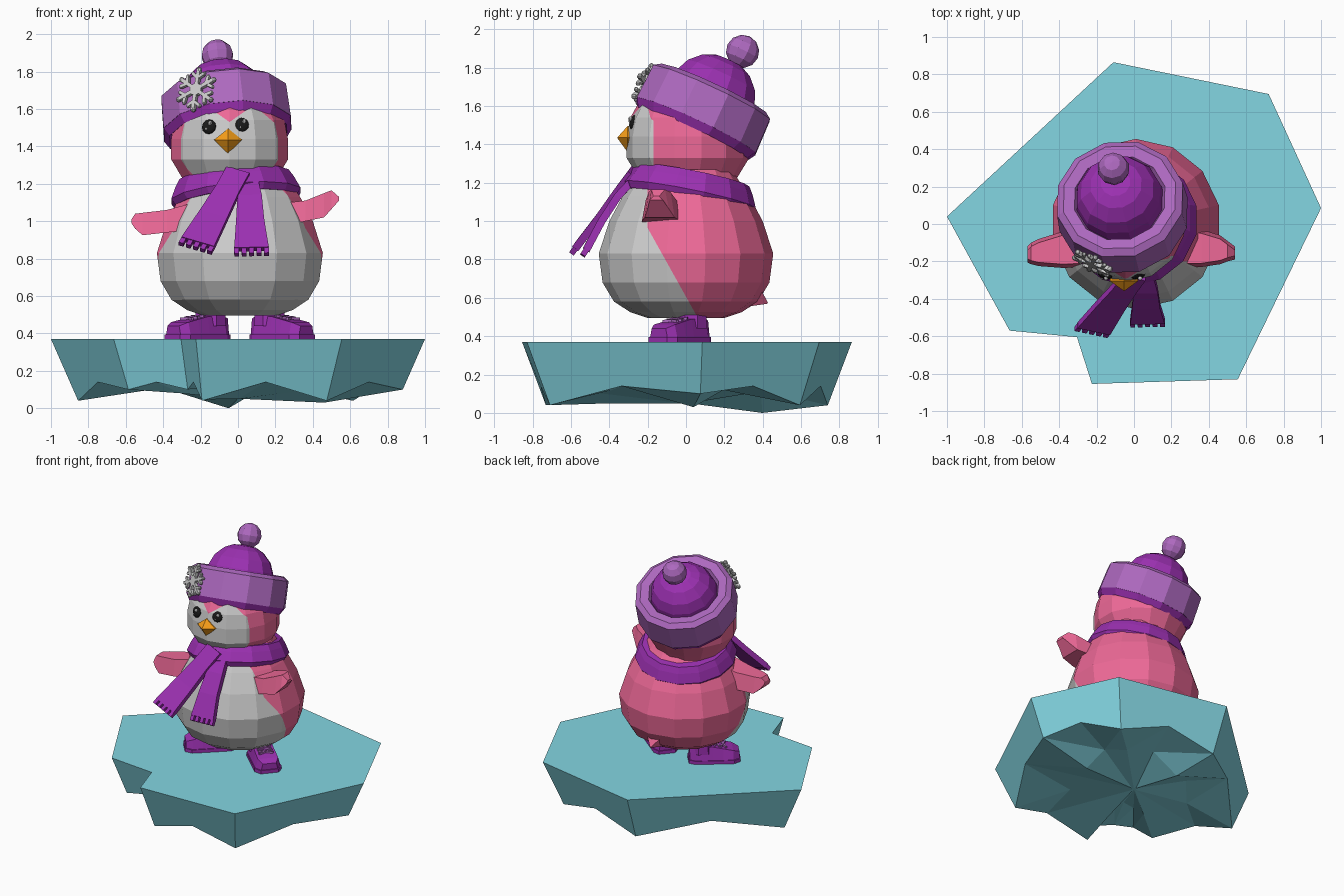
import bpy, bmesh
from math import sin, cos, pi
from mathutils import Vector as V

if "Cube" in bpy.data.objects:
    bpy.data.objects.remove(bpy.data.objects["Cube"])


def mat(name, rgb):
    m = bpy.data.materials.new(name)
    m.diffuse_color = (*rgb, 1)
    m.use_nodes = True
    m.node_tree.nodes["Principled BSDF"].inputs["Base Color"].default_value = m.diffuse_color
    return m


PINK = mat("pink", (.85, .14, .31))
WHITE = mat("white", (.78, .78, .78))
PURPLE = mat("purple", (.33, .03, .44))
LILAC = mat("lilac", (.42, .14, .52))
ICE = mat("ice", (.23, .67, .76))
ORANGE = mat("orange", (.95, .35, .01))
BLACK = mat("black", (.01, .01, .01))


def build(name, lofts, mats=(), planes=(), test=None, tri=False):
    """Skin lists of rings into one object; optionally cut by planes and paint faces."""
    bm = bmesh.new()
    for rings in lofts:
        rows = [[bm.verts.new(p) for p in r] for r in rings]
        n = len(rows[0])
        for a, b in zip(rows, rows[1:]):
            for i in range(n):
                j = (i + 1) % n
                bm.faces.new((a[i], a[j], b[j], b[i]))
        bm.faces.new(rows[0][::-1])
        bm.faces.new(rows[-1])
    for co, no in planes:
        bmesh.ops.bisect_plane(bm, geom=bm.verts[:] + bm.edges[:] + bm.faces[:],
                               plane_co=co, plane_no=no)
    bmesh.ops.recalc_face_normals(bm, faces=bm.faces[:])
    if tri:
        bmesh.ops.triangulate(bm, faces=bm.faces[:])
        bmesh.ops.dissolve_limit(bm, angle_limit=.12, verts=bm.verts[:], edges=bm.edges[:])
    if test:
        for f in bm.faces:
            f.material_index = int(test(f.calc_center_median()))
    me = bpy.data.meshes.new(name)
    bm.to_mesh(me)
    bm.free()
    for m in mats:
        me.materials.append(m)
    ob = bpy.data.objects.new(name, me)
    bpy.context.collection.objects.link(ob)
    return ob


def lathe(profile, n, centre, up=(0, 0, 1), phase=.5):
    q = V((0, 0, 1)).rotation_difference(V(up))
    return [[V(centre) + q @ V((r * cos(2 * pi * (i + phase) / n), r * sin(2 * pi * (i + phase) / n), z))
             for i in range(n)] for r, z in profile]


def ball(r, n, rows, centre, up=(0, 0, 1), flat=1):
    return lathe([(max(r * sin(pi * k / rows), .002), -r * flat * cos(pi * k / rows))
                  for k in range(rows + 1)], n, centre, up)


def bar(p, q, side, w, t):
    """Rectangular bar from p to q, w wide along side, t thick."""
    p, q = V(p), V(q)
    s = V(side).normalized()
    d = (q - p).cross(s).normalized()
    return [[c + s * w / 2 * a + d * t / 2 * b for a, b in ((-1, -1), (1, -1), (1, 1), (-1, 1))]
            for c in (p, q)]


# Ice floe: corner x, y, underside height, inner underside height
corners = [(-1, .04, .04, .1), (-.11, .865, .04, 0), (.72, .695, .04, .1), (1, .085, .1, .03),
           (.555, -.83, .04, .12), (-.225, -.855, .04, .05), (-.305, -.605, .1, .12), (-.665, -.57, .1, .08)]
top, low, inner = [], [], []
for k, (x, y, z, w) in enumerate(corners):
    x2, y2 = corners[(k + 1) % 8][:2]
    mx, my = (x + x2) / 2, (y + y2) / 2
    s = 1 - .44 * (.37 - z)
    top += [V((x, y, .37)), V((mx, my, .37))]
    low += [V((x * s, y * s, z)), V((mx * .9, my * .9, .14))]
    inner += [V((x * .46, y * .46, w)), V((mx * .5, my * .5, .12))]
build("ice_floe", [[top, low, inner, [V((p.x * .02, p.y * .02, .05)) for p in top]]], [ICE], tri=True)

# Body, white belly and pink back
slope = V((0, .43, .24))
build("body", [lathe([(.2, .495), (.29, .525), (.375, .58), (.435, .68), (.455, .83), (.4, 1.0), (.33, 1.13), (.27, 1.22),
                      (.24, 1.27)], 14, (.01, 0, 0))], [WHITE, PINK],
      [((0, -.22, 1), slope), ((0, -.2, 1), (0, 1, 0))],
      lambda c: (c - V((0, -.22, 1))).dot(slope) > 0 and c.y > -.2)

# Head with a white face mask
HX = -.045
build("head", [lathe([(.23, 1.18), (.265, 1.24), (.32, 1.33), (.32, 1.44), (.3, 1.54), (.25, 1.63), (.15, 1.7)],
                     14, (HX, .01, 0))], [WHITE, PINK],
      [((0, -.17, 0), (0, 1, 0))] + [((HX, 0, 1.53), (s * .7, 0, -1)) for s in (-1, 1)]
      + [((HX, 0, 1.73), (s * .85, 0, 1)) for s in (-1, 1)],
      lambda c: c.y > -.17 or c.z > 1.53 + .7 * abs(c.x - HX) or c.z > 1.73 - .85 * abs(c.x - HX))

# Eyes with highlights
for side, x, z in (("left", -.155, 1.505), ("right", .02, 1.515)):
    out = V(((x - HX) * .9, -.3, .07)).normalized()
    c = V((x, -.273, z))
    build(side + "_eye", [ball(.04, 12, 8, c, out, .5)], [BLACK])
    build(side + "_eye_glint", [ball(.012, 8, 6, c + out * .018 + V((.01, 0, .015))),
                                ball(.007, 8, 6, c + out * .018 + V((-.01, 0, -.016)))], [WHITE])

# Beak: diamond base drawn to a point
base = [V((-.128, -.285, 1.435)), V((-.053, -.285, 1.495)), V((.022, -.285, 1.435)), V((-.053, -.285, 1.36))]
mid = [V((x, -.305, z)) for x, _, z in base]
tip = V((-.053, -.36, 1.435))
build("beak", [[base, mid, [tip.lerp(p, .03) for p in base]]], [ORANGE])

# Hat
HAT, UP = V((-.065, .09, 1.575)), V((-.1, .42, .9)).normalized()
build("hat_brim_underside", [lathe([(.27, -.1), (.325, -.135), (.352, -.09), (.3, -.07)], 12, HAT, UP)], [PURPLE])
build("hat_brim", [lathe([(.3, -.085), (.354, -.09), (.347, .1), (.31, .125), (.25, .115), (.22, .05)],
                         12, HAT, UP)], [LILAC])
build("hat_crown", [lathe([(.24, .05), (.23, .13), (.2, .2), (.14, .26), (.08, .288), (.01, .295)], 12,
                          HAT + V((-.005, .01, 0)), UP)], [PURPLE])
build("hat_pompom", [ball(.087, 10, 6, (-.11, .295, 1.885), UP)], [LILAC])

# Snowflake brooch
n = V((-.42, -.8, .3)).normalized()
u = n.cross(V((0, 0, 1))).normalized()
v = u.cross(n)
c0 = HAT + n * .358 + V((0, 0, .015))


def ray(a):
    return u * cos(a) + v * sin(a)


flake = [lathe([(.035, -.012), (.035, .012)], 6, c0, n)]
for k in range(6):
    a = k * pi / 3 + pi / 6
    flake += [bar(c0, c0 + ray(a) * .115, n, .024, .02), ball(.015, 8, 4, c0 + ray(a) * .112)]
    for s in (-1, 1):
        p = c0 + ray(a) * .065
        e = p + ray(a + s * pi / 3.4) * .042
        flake += [bar(p, e, n, .022, .017), ball(.012, 6, 4, e)]
build("snowflake", flake)

# Scarf collar
build("scarf_collar", [lathe([(.24, .06), (.3, .06), (.325, .02), (.355, -.045), (.335, -.08), (.26, -.07)],
                             14, (-.015, .025, 1.18), (-.09, .2, 1))], [PURPLE])

# Scarf ends with fringe: path points and widths
ends = {"left": [(.0, -.275, 1.265, .13), (-.055, -.35, 1.165, .13), (-.13, -.445, 1.03, .155), (-.215, -.56, .88, .185)],
        "right": [(.055, -.29, 1.2, .11), (.062, -.355, 1.13, .13), (.065, -.44, 1.0, .15), (.072, -.52, .85, .185)]}
for side, path in ends.items():
    d = V(path[-1][:3]) - V(path[0][:3])
    nrm = d.cross(V((1, 0, 0))).normalized()
    across = nrm.cross(d).normalized()
    across = (across * .9 + V((.2, 0, 0))).normalized()
    rings = [[V(p[:3]) + across * p[3] / 2 * a + nrm * .02 * b for a, b in ((-1, -1), (1, -1), (1, 1), (-1, 1))]
             for p in path]
    end, step = V(path[-1][:3]), d.normalized() * .035
    fringe = [bar(end + across * .04 * k - step * .1, end + across * .04 * k + step, across, .026, .03)
              for k in range(-2, 3)]
    build("scarf_end_" + side, [rings] + fringe, [PURPLE])

# Wings: x, front y, back y, bottom z, top z
wings = {"right": [(.27, -.23, -.02, .98, 1.1), (.36, -.23, -.03, 1.0, 1.11), (.46, -.215, -.06, 1.02, 1.15),
                   (.5, -.2, -.09, 1.065, 1.165), (.54, -.19, -.12, 1.11, 1.13)],
         "left": [(-.27, -.23, -.02, .95, 1.09), (-.38, -.235, -.04, .94, 1.06), (-.51, -.225, -.08, .925, 1.045),
                  (-.55, -.215, -.1, .96, 1.04), (-.57, -.205, -.12, .99, 1.01)]}
for side, secs in wings.items():
    build(side + "_wing", [[[V((x, a, z)), V((x, b, z)), V((x, b - .02, w)), V((x, a + .02, w))]
                            for x, a, b, z, w in secs]], [PINK])

# Tail
base = [V((-.1, .36, .7)), V((.1, .36, .7)), V((.08, .22, .54)), V((-.08, .22, .54))]
build("tail", [[base, [V((0, .43, .57)).lerp(p, .04) for p in base]]], [PINK])

# Boots, splayed outwards: distance forward, half width, height
shape = [(-.16, .055, .11), (-.12, .08, .12), (0, .085, .12), (.07, .088, .105), (.14, .09, .09), (.185, .06, .07)]
for side, s in (("left", -1), ("right", 1)):
    f = V((s * .76, -.65, 0))
    w = V((.65, s * .76, 0))
    c = V((.215 * s + .01, -.022, .37))

    def at(t, a, z):
        return c + f * t + w * a + V((0, 0, z))
    rings = [[at(t, -h, .02), at(t, h, .02), at(t, h * .8, z), at(t, -h * .8, z)] for t, h, z in shape]
    sole = [[at(t * 1.04, -h * 1.06, 0), at(t * 1.04, h * 1.06, 0), at(t * 1.04, h * 1.06, .025),
             at(t * 1.04, -h * 1.06, .025)] for t, h, z in shape]
    build(side + "_boot", [rings, sole], [PURPLE])
    laces = []
    for t, z in ((.03, .122), (.075, .114)):
        laces += [bar(at(t - .018, -.05 * k, z), at(t + .018, .05 * k, z - .006), (0, 0, 1), .014, .012)
                  for k in (-1, 1)]
    build(side + "_boot_laces", laces, [LILAC])
    build(side + "_boot_cuff", [lathe([(.09, .44), (.085, .53), (.07, .56)], 8, at(-.075, 0, -.37))], [PURPLE])
    bpy.data.objects[side + "_boot_cuff"].location.z = 0
